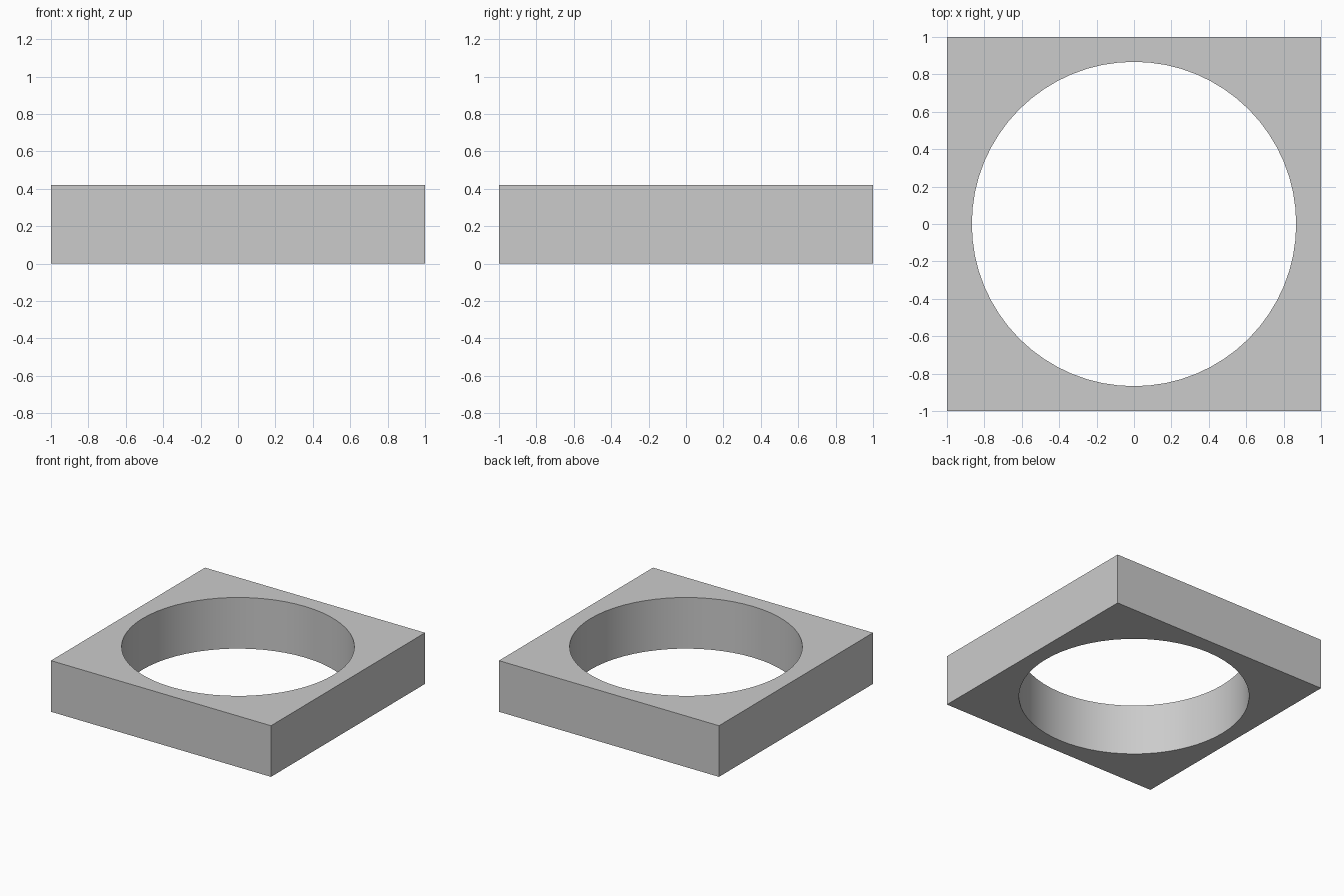
import bpy
import math

if "Cube" in bpy.data.objects:
    bpy.data.objects.remove(bpy.data.objects["Cube"])

HEIGHT = 0.42
HOLE_RADIUS = 0.867

# Square block
bpy.ops.mesh.primitive_cube_add(size=1, location=(0, 0, HEIGHT / 2))
block = bpy.context.object
block.name = "square_ring_block"
block.scale = (2, 2, HEIGHT)
bpy.ops.object.transform_apply(location=False, rotation=False, scale=True)

# Round through-hole cutter
bpy.ops.mesh.primitive_cylinder_add(vertices=64, radius=HOLE_RADIUS, depth=HEIGHT * 2,
                                    location=(0, 0, HEIGHT / 2))
cutter = bpy.context.object
cutter.name = "hole_cutter"
cutter.hide_render = True

# Cut the hole, then discard the cutter
cut = block.modifiers.new("round_hole", "BOOLEAN")
cut.operation = "DIFFERENCE"
cut.solver = "EXACT"
cut.object = cutter
bpy.ops.object.select_all(action="DESELECT")
block.select_set(True)
bpy.context.view_layer.objects.active = block
bpy.ops.object.modifier_apply(modifier=cut.name)
bpy.data.objects.remove(cutter, do_unlink=True)

# Smooth hole wall, sharp rims and corners
bpy.ops.object.shade_smooth_by_angle(angle=math.radians(30))
